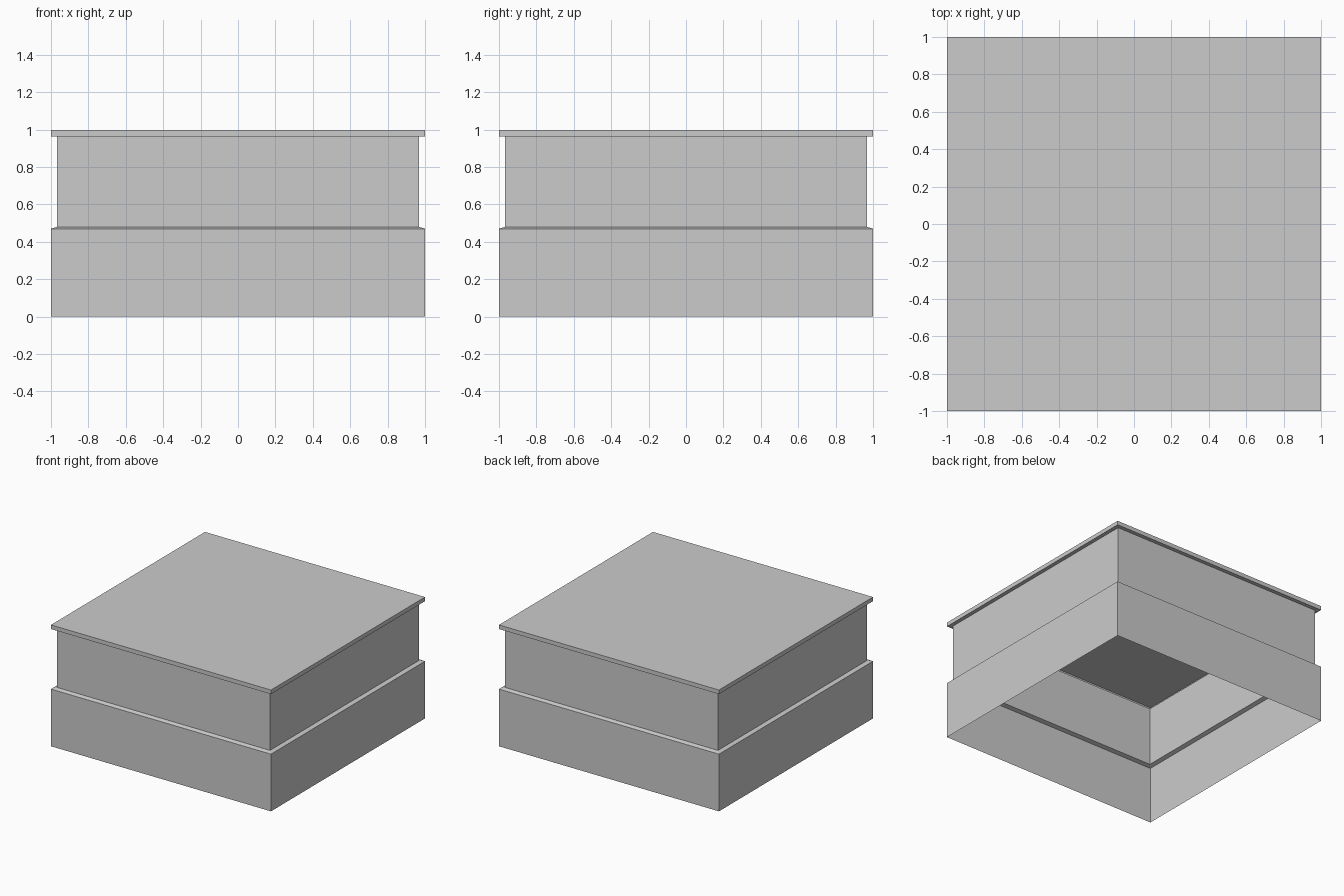
import bpy
import bmesh

# Remove the default cube
default = bpy.data.objects.get("Cube")
if default:
    bpy.data.objects.remove(default, do_unlink=True)

# Single plain grey
GREY = (0.6, 0.6, 0.6, 1.0)
grey = bpy.data.materials.new("plain grey")
grey.use_nodes = True
grey.diffuse_color = GREY
grey.node_tree.nodes["Principled BSDF"].inputs["Base Color"].default_value = GREY

HALF = 1.0            # half width of skirt and cap
NECK = 0.968          # half width of the recessed body
SKIRT_TOP = 0.47
BODY_BOTTOM = 0.48
CAP_BOTTOM = 0.963
CAP_TOP = 0.997


def square_shell(name, profile, closed_top=False):
    """Thin square shell through (half width, height) rings."""
    bm = bmesh.new()
    rings = []
    for half, z in profile:
        corners = [(-1, -1), (1, -1), (1, 1), (-1, 1)]
        rings.append([bm.verts.new((x * half, y * half, z)) for x, y in corners])
    for low, high in zip(rings, rings[1:]):
        for i in range(4):
            j = (i + 1) % 4
            bm.faces.new((low[i], low[j], high[j], high[i]))
    if closed_top:
        bm.faces.new(rings[-1])
    mesh = bpy.data.meshes.new(name)
    bm.to_mesh(mesh)
    bm.free()
    mesh.materials.append(grey)
    obj = bpy.data.objects.new(name, mesh)
    bpy.context.collection.objects.link(obj)
    return obj


# Open-bottomed skirt with its narrow sloping ledge
square_shell("lower_skirt", [(HALF, 0), (HALF, SKIRT_TOP), (NECK, BODY_BOTTOM)])

# Recessed body walls
square_shell("recessed_body", [(NECK, BODY_BOTTOM), (NECK, CAP_BOTTOM)])

# Overhanging cap: lip underside, edge and flat top
square_shell("top_cap", [(NECK, CAP_BOTTOM), (HALF, CAP_BOTTOM), (HALF, CAP_TOP)],
             closed_top=True)
